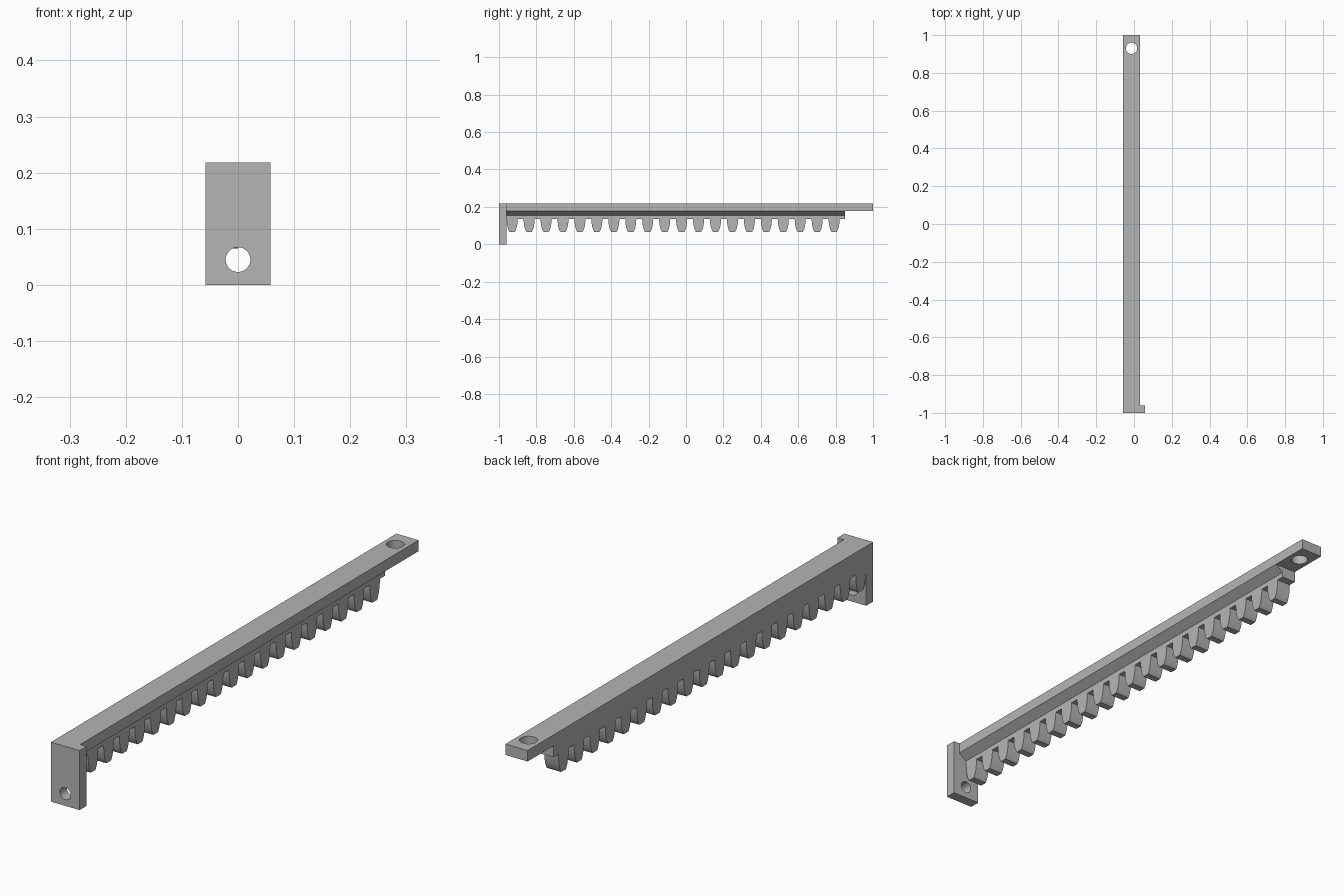
import bpy, bmesh, math
from mathutils import Vector

cube = bpy.data.objects.get("Cube")
if cube:
    bpy.data.objects.remove(cube, do_unlink=True)

grey = bpy.data.materials.new("plain grey")
grey.use_nodes = True
colour = (0.46, 0.46, 0.46, 1)
grey.diffuse_color = colour
grey.node_tree.nodes["Principled BSDF"].inputs["Base Color"].default_value = colour


def extrude(name, outline, direction):
    """Solid made by sweeping a flat outline along a straight direction."""
    bm = bmesh.new()
    face = bm.faces.new([bm.verts.new(p) for p in outline])
    swept = bmesh.ops.extrude_face_region(bm, geom=[face])["geom"]
    moved = [g for g in swept if isinstance(g, bmesh.types.BMVert)]
    bmesh.ops.translate(bm, verts=moved, vec=Vector(direction))
    bmesh.ops.recalc_face_normals(bm, faces=bm.faces)
    mesh = bpy.data.meshes.new(name)
    bm.to_mesh(mesh)
    bm.free()
    mesh.materials.append(grey)
    obj = bpy.data.objects.new(name, mesh)
    bpy.context.collection.objects.link(obj)
    return obj


def box(name, x0, x1, y0, y1, z0, z1):
    outline = [(x0, y0, z0), (x1, y0, z0), (x1, y1, z0), (x0, y1, z0)]
    return extrude(name, outline, (0, 0, z1 - z0))


def drill(obj, centre, radius, rotation=(0, 0, 0)):
    """Cut a round through hole and apply it."""
    bpy.ops.mesh.primitive_cylinder_add(vertices=48, radius=radius, depth=0.2,
                                        location=centre, rotation=rotation)
    cutter = bpy.context.object
    cutter.data.materials.append(grey)
    mod = obj.modifiers.new("hole", "BOOLEAN")
    mod.operation = "DIFFERENCE"
    mod.solver = "EXACT"
    mod.object = cutter
    bpy.context.view_layer.objects.active = obj
    bpy.ops.object.modifier_apply(modifier=mod.name)
    bpy.data.objects.remove(cutter, do_unlink=True)


# Shared levels
left, right, rack_side = -0.058, 0.032, 0.0
inner, rack_end = -0.96, 0.85
top, under, slope_end, root = 0.218, 0.178, 0.155, 0.136

# Mounting plate and top bar, each with a screw hole
plate = box("front_plate", left, -left, -1, inner, 0, top)
drill(plate, (0, -0.98, 0.045), 0.022, (math.pi / 2, 0, 0))
bar = box("top_bar", left, right, inner, 1, under, top)
drill(bar, (-0.013, 0.93, 0.2), 0.03)

# Toothed rack: one outline with twenty rounded teeth
flank = [(0.0295, root), (0.029, 0.122), (0.0275, 0.108), (0.025, 0.094),
         (0.021, 0.08), (0.017, 0.071), (0.013, 0.065)]
tooth = [(-w, z) for w, z in flank] + [(w, z) for w, z in reversed(flank)]
outline = [(left, inner, under), (left, inner, root)]
for i in range(20):
    y = -0.9295 + i * 0.0906
    outline += [(left, y + dy, z) for dy, z in tooth]
outline += [(left, rack_end, root), (left, rack_end, under)]
rack = extrude("toothed_rack", outline, (rack_side - left, 0, 0))

# Sloped support between the rack and the bar
support = extrude("sloped_support",
                  [(rack_side, inner, under), (right, inner, under),
                   (rack_side, inner, slope_end)],
                  (0, rack_end - inner, 0))

# Smooth the curved walls, keep the corners crisp
bpy.ops.object.select_all(action="DESELECT")
for obj in (plate, bar, rack):
    obj.select_set(True)
bpy.context.view_layer.objects.active = rack
bpy.ops.object.shade_smooth_by_angle(angle=math.radians(30))
